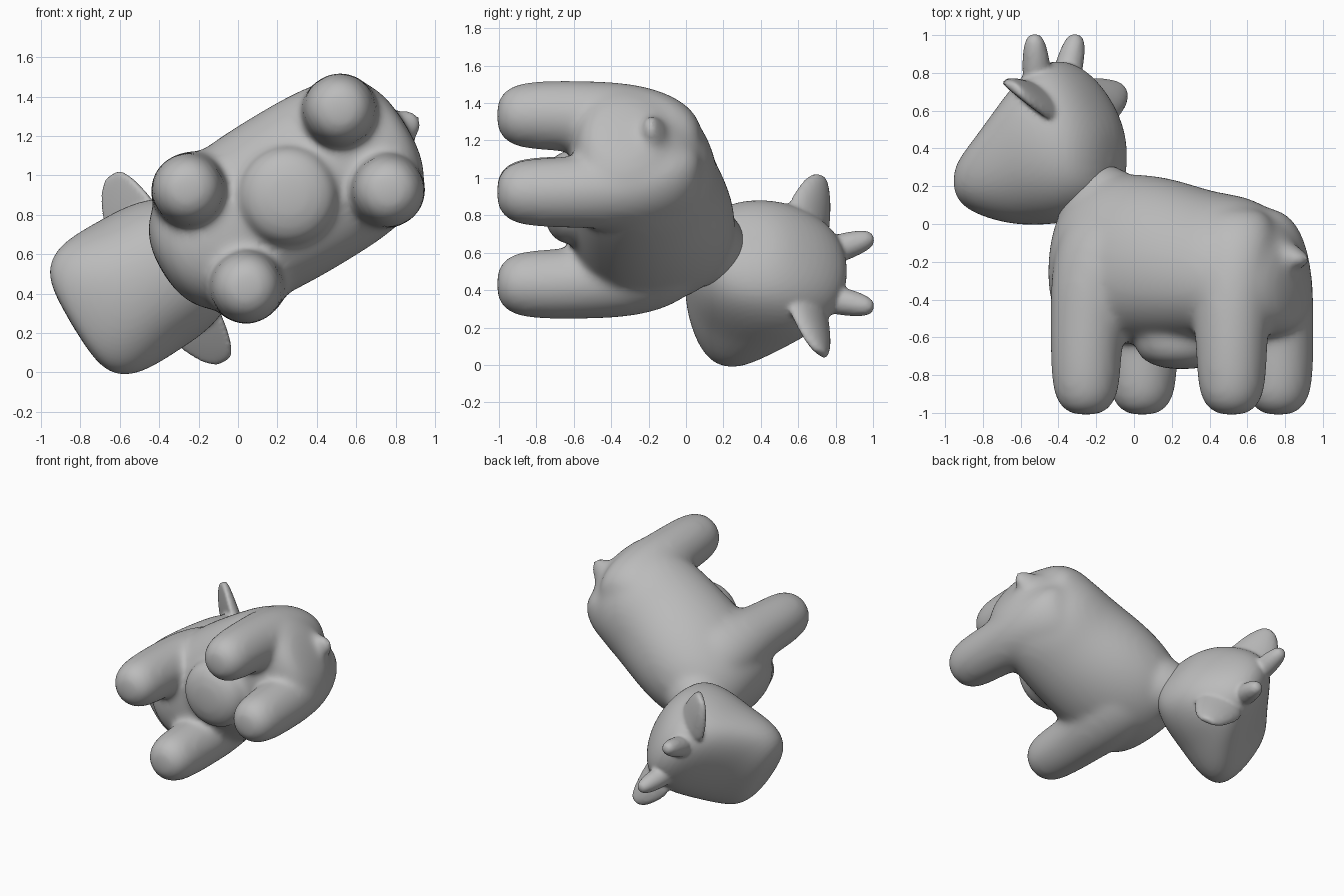
import bpy, bmesh, math
from mathutils import Vector, Matrix

cube = bpy.data.objects.get("Cube")
if cube:
    bpy.data.objects.remove(cube, do_unlink=True)

grey = bpy.data.materials.new("plain_grey")
grey.use_nodes = True
colour = (0.5, 0.5, 0.5, 1)
grey.diffuse_color = colour
grey.node_tree.nodes["Principled BSDF"].inputs["Base Color"].default_value = colour

# Animal's own axes: a = towards the tail, b = sideways, h = towards its back
TURN = math.radians(31)
c, s = math.cos(TURN), math.sin(TURN)
FRAME = Matrix(((c, s, 0, -0.105), (0, 0, 1, 0), (s, -c, 0, 0.68), (0, 0, 0, 1)))


def loft(rings, power=2.0, dent=1.0, taper=0.0, segments=20):
    """Closed skin through rings of (centre, half axis, half axis)."""
    bm = bmesh.new()
    loops = []
    for centre, p, q in rings:
        loop = []
        for i in range(segments):
            t = 2 * math.pi * i / segments
            x, y = (math.copysign(abs(f) ** (2 / power), f) for f in (math.cos(t), math.sin(t)))
            x *= 1 - taper * y
            if y < 0:
                y *= dent
            loop.append(bm.verts.new(Vector(centre) + Vector(p) * x + Vector(q) * y))
        loops.append(loop)
    for l1, l2 in zip(loops, loops[1:]):
        for i in range(segments):
            j = (i + 1) % segments
            bm.faces.new((l1[i], l1[j], l2[j], l2[i]))
    bm.faces.new(loops[0])
    bm.faces.new(loops[-1])
    bmesh.ops.recalc_face_normals(bm, faces=bm.faces)
    mesh = bpy.data.meshes.new("part")
    bm.to_mesh(mesh)
    bm.free()
    obj = bpy.data.objects.new("part", mesh)
    bpy.context.collection.objects.link(obj)
    obj.matrix_world = FRAME
    bpy.context.view_layer.objects.active = obj
    sub = obj.modifiers.new("round", 'SUBSURF')
    sub.levels = 2
    bpy.ops.object.modifier_apply(modifier=sub.name)
    return obj


def trunk(stations, power, taper):
    """Loft along the animal from (a, top, bottom, half width)."""
    return loft([((a, 0, (top + low) / 2), (0, w, 0), (0, 0, (top - low) / 2))
                 for a, top, low, w in stations], power, taper=taper)


def limb(start, end, profile):
    """Round limb from start to end with (fraction, radius) profile."""
    start, end = Vector(start), Vector(end)
    axis = end - start
    p = axis.orthogonal().normalized()
    q = axis.normalized().cross(p)
    return loft([(start + axis * f, p * r, q * r) for f, r in profile], segments=16)


def fuse(name, parts, voxel, rounds):
    """Join parts into one smooth skin."""
    bpy.ops.object.select_all(action='DESELECT')
    for part in parts:
        part.select_set(True)
    obj = bpy.context.view_layer.objects.active = parts[0]
    bpy.ops.object.join()
    obj.name = obj.data.name = name
    remesh = obj.modifiers.new("skin", 'REMESH')
    remesh.mode = 'VOXEL'
    remesh.voxel_size = voxel
    smooth = obj.modifiers.new("soften", 'SMOOTH')
    smooth.factor = 0.5
    smooth.iterations = rounds
    for modifier in ("skin", "soften"):
        bpy.ops.object.modifier_apply(modifier=modifier)
    obj.data.materials.clear()
    obj.data.materials.append(grey)
    bpy.ops.object.shade_smooth()


# Body: barrel, belly bulge and neck
body = [trunk([(-0.33, 0.0, -0.42, 0.1), (-0.27, 0.12, -0.56, 0.26),
               (-0.12, 0.24, -0.63, 0.37), (0.1, 0.28, -0.64, 0.425),
               (0.35, 0.25, -0.65, 0.44), (0.6, 0.17, -0.64, 0.44),
               (0.8, 0.16, -0.62, 0.43), (0.98, 0.05, -0.6, 0.37),
               (1.08, -0.09, -0.56, 0.27), (1.12, -0.2, -0.47, 0.1)], 2.1, 0.13)]
body.append(limb((0.42, 0, -0.4), (0.42, 0, -0.77),
                 [(0, 0.26), (0.6, 0.265), (0.82, 0.24), (0.95, 0.16), (1, 0.06)]))
body.append(limb((-0.24, 0, 0.22), (0.06, 0, 0.0), [(0, 0.14), (0.2, 0.2), (0.8, 0.25), (1, 0.2)]))

# Legs: (height, lean towards the middle, radius), fading into the flanks
LEG = [(0.1, 0.16, 0.13), (0, 0.12, 0.21), (-0.15, 0.07, 0.225), (-0.33, 0.03, 0.215),
       (-0.5, 0.01, 0.2), (-0.7, 0, 0.192), (-0.86, 0, 0.183), (-0.95, 0, 0.155),
       (-1.0, 0, 0.1), (-1.012, 0, 0.04)]
for side in (-1, 1):
    for a, b, lean_back in ((0, 0.29, 0.7), (0.87, 0.24, -0.8)):
        body.append(loft([((a + lean_back * lean, side * (b - lean), h),
                           (r + 0.5 * lean, 0, 0), (0, r, 0))
                          for h, lean, r in LEG], segments=16))

# Tail: small flat nub
body.append(loft([((a, 0, h), (0, w, 0), (0.4 * t, 0, t)) for a, h, w, t in
                  [(0.98, -0.12, 0.1, 0.07), (1.1, -0.175, 0.1, 0.06),
                   (1.17, -0.195, 0.07, 0.04), (1.2, -0.2, 0.03, 0.02)]], segments=16))
fuse("body", body, 0.02, 22)

# Head: broad muzzle, ears and horns
head = [trunk([(-0.86, 0.30, 0.12, 0.15), (-0.83, 0.38, 0.07, 0.31),
               (-0.72, 0.49, 0.02, 0.385), (-0.58, 0.68, -0.01, 0.395),
               (-0.45, 0.85, -0.01, 0.39), (-0.32, 0.885, 0.0, 0.385),
               (-0.19, 0.79, 0.03, 0.355), (-0.08, 0.63, 0.1, 0.29),
               (-0.01, 0.47, 0.18, 0.13)], 2.25, 0)]
ear_long, ear_thick = Vector((0.82, 0, -0.57)), Vector((0.57, 0, 0.82))
EAR = [(0.2, -0.33, 0.63, 0.18, 0.1), (0.32, -0.33, 0.64, 0.18, 0.1),
       (0.43, -0.32, 0.67, 0.145, 0.085), (0.52, -0.305, 0.695, 0.095, 0.06),
       (0.56, -0.295, 0.71, 0.045, 0.04)]
HORN = [(0, 0.08), (0.4, 0.076), (0.75, 0.064), (0.95, 0.042), (1, 0.018)]
for side in (-1, 1):
    head.append(loft([((a, side * b, h), ear_long * p, ear_thick * q)
                      for b, a, h, p, q in EAR], dent=0.1, segments=16))
    head.append(limb((-0.39, side * 0.14, 0.74), (-0.362, side * 0.22, 1.005), HORN))
fuse("head", head, 0.014, 5)
